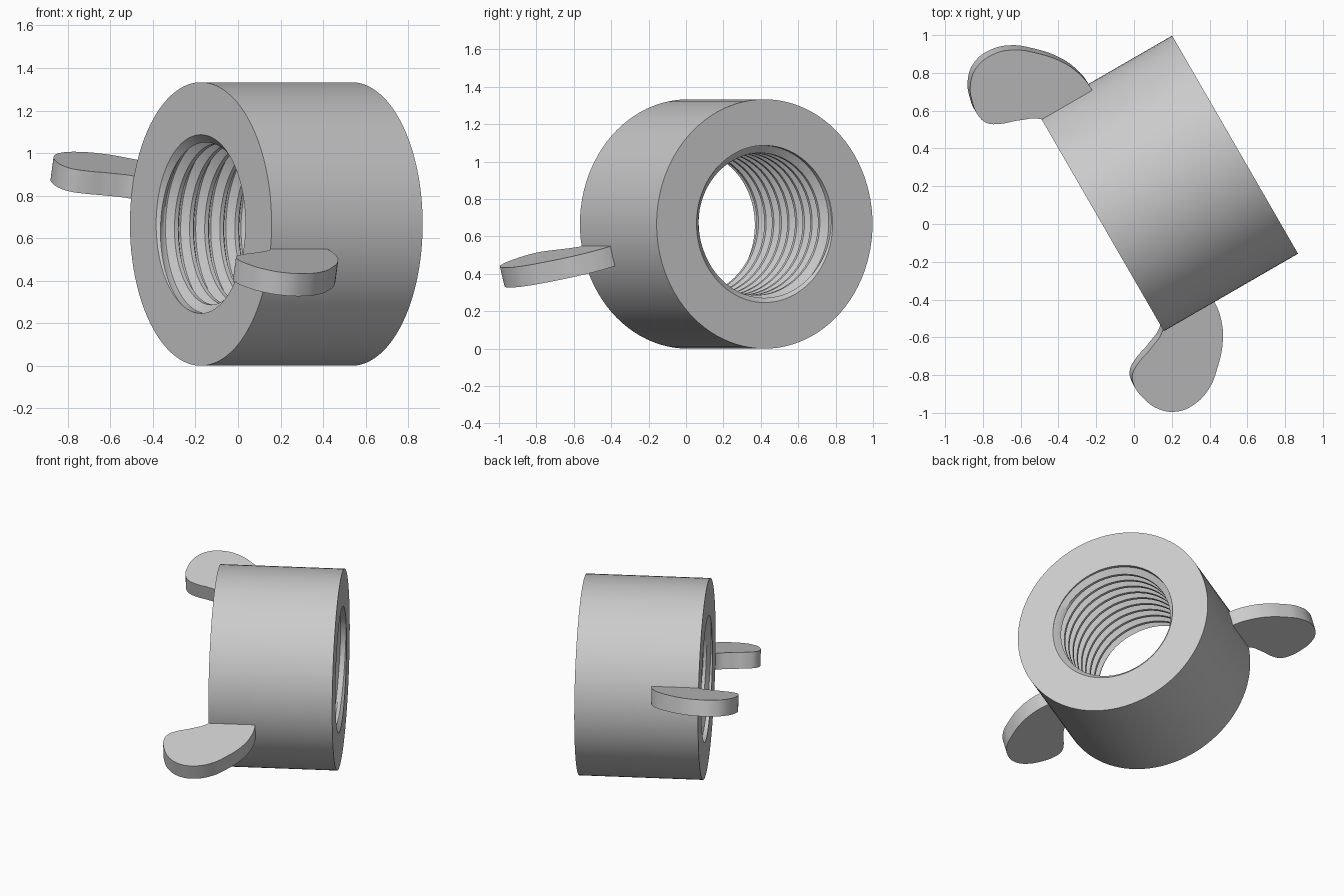
import bpy, bmesh
from math import sin, cos, pi, radians
from mathutils import Matrix

cube = bpy.data.objects.get("Cube")
if cube:
    bpy.data.objects.remove(cube, do_unlink=True)

# Main sizes; the nut is built along local X with its front face at x = 0
OUTER, LENGTH, ROOT, CREST = 0.6665, 0.82, 0.42, 0.38
TURNS, SEGMENTS = 10, 96
PITCH = LENGTH / TURNS
PLACE = Matrix.Translation((-0.175, 0.01, OUTER)) @ Matrix.Rotation(radians(210), 4, 'Z')

steel = bpy.data.materials.new("light_grey_metal")
steel.use_nodes = True
steel.diffuse_color = (0.6, 0.6, 0.6, 1)
steel.node_tree.nodes["Principled BSDF"].inputs["Base Color"].default_value = (0.6, 0.6, 0.6, 1)


def finish(obj):
    """Clean the mesh, give it its material and smooth its round sides."""
    bm = bmesh.new()
    bm.from_mesh(obj.data)
    bmesh.ops.remove_doubles(bm, verts=bm.verts, dist=0.0002)
    bmesh.ops.recalc_face_normals(bm, faces=bm.faces)
    bm.to_mesh(obj.data)
    bm.free()
    obj.data.materials.clear()
    obj.data.materials.append(steel)
    bpy.ops.object.select_all(action='DESELECT')
    obj.select_set(True)
    bpy.context.view_layer.objects.active = obj
    bpy.ops.object.shade_smooth_by_angle(angle=radians(30))


def bore_point(phase, radius, turn):
    """Thread point, clamped to the end faces and cut by the countersinks."""
    x = min(0, max(-LENGTH, (turn - phase) * PITCH))
    depth = min(-x, LENGTH + x)
    return x, max(radius, ROOT - depth)


# Nut body: outer wall, end faces and threaded bore in one closed skin
thread = [(0, ROOT), (0.125, ROOT), (0.4375, CREST), (0.6875, CREST)]
rows = [(k + f, r) for k in range(TURNS + 1) for f, r in thread] + [(TURNS + 1, ROOT)]
bm = bmesh.new()
columns = []
for j in range(SEGMENTS + 1):
    turn = j / SEGMENTS
    outline = [(-LENGTH, OUTER), (0, OUTER)] + [bore_point(p, r, turn) for p, r in rows]
    angle = 2 * pi * turn
    columns.append([bm.verts.new((x, r * cos(angle), r * sin(angle))) for x, r in outline])
for a, b in zip(columns, columns[1:]):
    for i in range(len(a)):
        k = (i + 1) % len(a)
        bm.faces.new((a[i], a[k], b[k], b[i]))
mesh = bpy.data.meshes.new("threaded_body")
bm.to_mesh(mesh)
bm.free()
body = bpy.data.objects.new("threaded_body", mesh)
bpy.context.collection.objects.link(body)
body.matrix_world = PLACE
finish(body)

# Wing outline: distance along the axis, distance from the axis
WING = [(-0.30, 0.60), (-0.309, 0.684), (-0.289, 0.79), (-0.24, 0.89), (-0.15, 0.995),
        (-0.058, 1.07), (0.05, 1.106), (0.155, 1.092), (0.231, 1.03), (0.272, 0.936),
        (0.28, 0.85), (0.26, 0.797), (0.206, 0.759), (0.106, 0.722), (0.0, 0.665),
        (-0.03, 0.60)]


def wing(name, tilt):
    curve = bpy.data.curves.new(name, 'CURVE')
    curve.dimensions = '2D'
    curve.fill_mode = 'BOTH'
    curve.extrude = 0.055
    curve.resolution_u = 6
    spline = curve.splines.new('BEZIER')
    spline.bezier_points.add(len(WING) - 1)
    spline.use_cyclic_u = True
    for i, (point, (x, y)) in enumerate(zip(spline.bezier_points, WING)):
        point.co = (x, y, 0)
        kind = 'VECTOR' if i in (0, len(WING) - 1) else 'AUTO'
        point.handle_left_type = point.handle_right_type = kind
    obj = bpy.data.objects.new(name, curve)
    bpy.context.collection.objects.link(obj)
    obj.matrix_world = PLACE @ Matrix.Rotation(radians(tilt), 4, 'X')
    bpy.ops.object.select_all(action='DESELECT')
    obj.select_set(True)
    bpy.context.view_layer.objects.active = obj
    bpy.ops.object.convert(target='MESH')
    finish(bpy.context.view_layer.objects.active)


# Two opposite wings, half a turn apart about the bore
wing("lower_wing", -15)
wing("upper_wing", 165)
